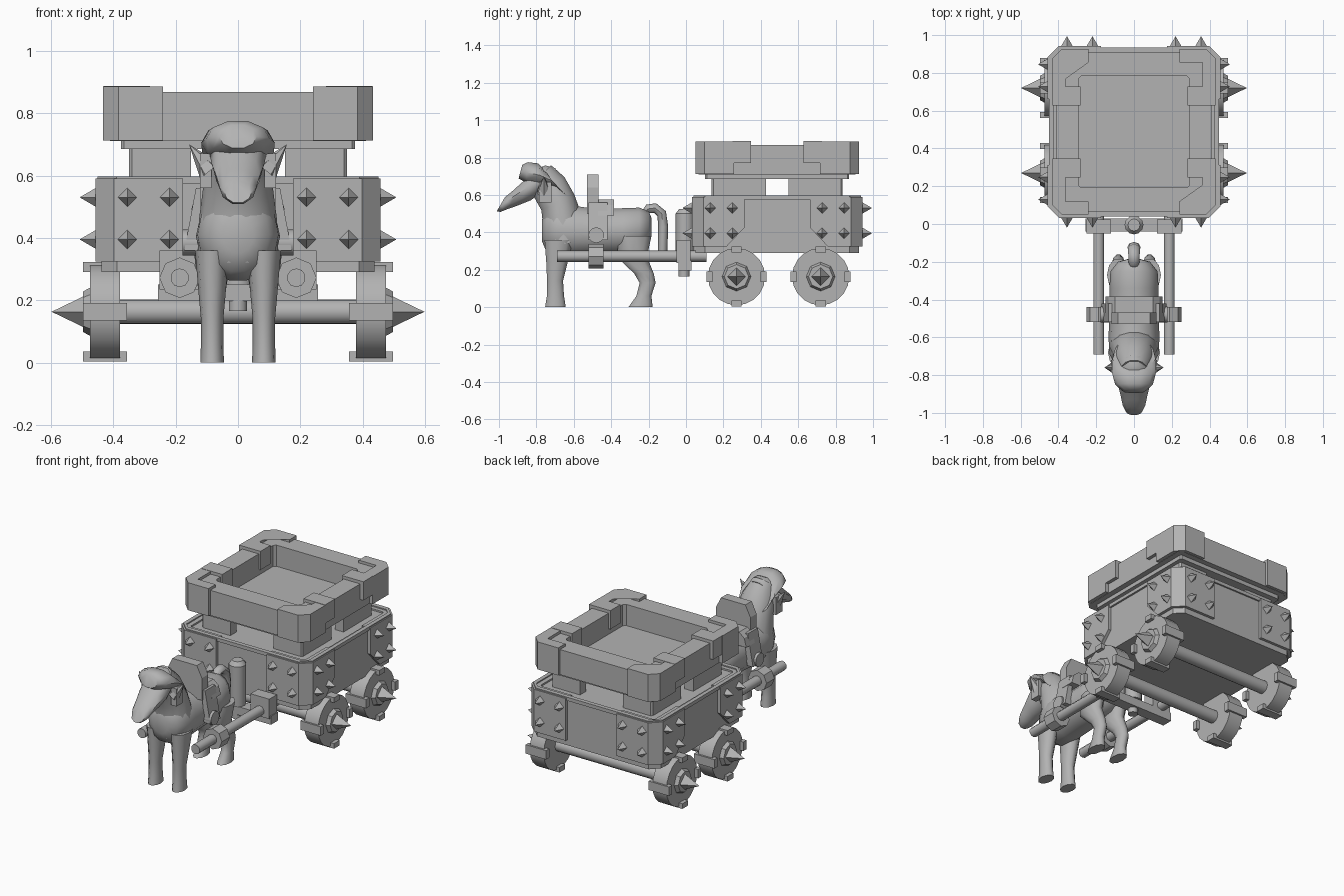
import bpy, bmesh, math
from mathutils import Vector, Matrix

if "Cube" in bpy.data.objects:
    bpy.data.objects.remove(bpy.data.objects["Cube"])

grey = bpy.data.materials.new("stone_grey")
grey.diffuse_color = (0.45, 0.45, 0.45, 1)
grey.use_nodes = True
grey.node_tree.nodes["Principled BSDF"].inputs["Base Color"].default_value = grey.diffuse_color
CY = 0.4875  # middle of the cart along y


def finish(name, bm, smooth=0):
    bmesh.ops.recalc_face_normals(bm, faces=bm.faces)
    me = bpy.data.meshes.new(name)
    bm.to_mesh(me)
    bm.free()
    me.materials.append(grey)
    ob = bpy.data.objects.new(name, me)
    bpy.context.collection.objects.link(ob)
    if smooth:
        bpy.ops.object.select_all(action='DESELECT')
        ob.select_set(True)
        bpy.context.view_layer.objects.active = ob
        bpy.ops.object.shade_smooth_by_angle(angle=math.radians(smooth))
    return ob


def skin(name, rings, smooth=0, closed=False):
    """Bridge rings of equal length; cap the ends unless they loop round."""
    bm = bmesh.new()
    vs = [[bm.verts.new(p) for p in r] for r in rings]
    n = len(vs[0])
    pairs = list(zip(vs, vs[1:])) + ([(vs[-1], vs[0])] if closed else [])
    for a, b in pairs:
        for i in range(n):
            bm.faces.new((a[i], a[(i + 1) % n], b[(i + 1) % n], b[i]))
    if not closed:
        bm.faces.new(vs[0])
        bm.faces.new(vs[-1])
    return finish(name, bm, smooth)


def box(name, x0, x1, y0, y1, z0, z1):
    return skin(name, [[(x0, y0, z), (x1, y0, z), (x1, y1, z), (x0, y1, z)] for z in (z0, z1)])


def rod(name, a, b, r1, r2=None, sides=16, smooth=40):
    a, b = Vector(a), Vector(b)
    bm = bmesh.new()
    rot = (b - a).to_track_quat('Z', 'Y').to_matrix().to_4x4()
    bmesh.ops.create_cone(bm, cap_ends=True, segments=sides, radius1=r1,
                          radius2=r1 if r2 is None else r2, depth=(b - a).length,
                          matrix=Matrix.Translation((a + b) / 2) @ rot)
    return finish(name, bm, smooth)


def tube(name, rings, sides=14, x=0):
    """Organic tube; ring = (y, z, half width, half height, tilt degrees[, x shift])."""
    out = []
    for y, z, w, h, t, *dx in rings:
        c, s = math.cos(math.radians(t)), math.sin(math.radians(t))
        cx = x + (dx[0] if dx else 0)
        out.append([(cx + w * math.cos(a), y + h * math.sin(a) * c, z + h * math.sin(a) * s)
                    for a in (math.tau * i / sides for i in range(sides))])
    return skin(name, out, 50)


def octagon(hx, hy, c, z):
    """Rectangle with cut corners around the cart centre."""
    q = [(hx, hy - c), (hx - c, hy)]
    pts = q + [(-x, y) for x, y in q[::-1]] + [(-x, -y) for x, y in q] + [(x, -y) for x, y in q[::-1]]
    return [(x, CY + y, z) for x, y in pts]


def tray(name, outer, inner, c, z0, floor, z1):
    (ox, oy), (ix, iy) = outer, inner
    skin(name, [octagon(ox, oy, c, z0), octagon(ox, oy, c, z1),
                octagon(ix, iy, c * .5, z1), octagon(ix, iy, c * .5, floor)])


def corner(name, sx, sy, hx, hy, c, t, x_end, levels):
    """L-shaped corner plate; levels = (z, distance of the side end from centre)."""
    rings = []
    for z, e in levels:
        p = [(x_end, hy), (hx - c, hy), (hx, hy - c), (hx, e),
             (hx - t, e), (hx - t, hy - c - .01), (hx - c - .01, hy - t), (x_end, hy - t)]
        rings.append([(sx * x, CY + sy * y, z) for x, y in p])
    skin(name, rings)


# Lower cart body, deck posts and upper crate
tray("cart_body", (.438, .437), (.405, .40), .05, .29, .56, .585)
tray("cart_rim", (.45, .447), (.425, .42), .06, .575, .58, .597)
tray("crate_wall", (.41, .42), (.295, .295), .03, .71, .735, .868)
skin("crate_base", [octagon(.375, .385, .01, z) for z in (.685, .712)])

for sx in (-1, 1):
    for sy in (-1, 1):
        corner("body_corner", sx, sy, .457, .455, .06, .06, .176,
               [(.325, .27), (.425, .175), (.59, .175)])
        corner("crate_corner", sx, sy, .433, .438, .05, .07, .24, [(.712, .23), (.885, .23)])
        corner("deck_post", sx, sy, .35, .35, .01, .06, .15, [(.555, .06), (.69, .06)])
        yc = CY + sy * .19
        box("crate_clip", *sorted((sx * .283, sx * .432)), yc - .05, yc + .05, .77, .887)
        # Studs on the corner plates
        for z in (.53, .395):
            for x in (.22, .355):
                y = CY + sy * .452
                rod("stud", (sx * x, y, z), (sx * x, y + sy * .055, z), .032, 0, 4, 0)
            for d in (.24, .358):
                rod("stud", (sx * .453, CY + sy * d, z), (sx * .508, CY + sy * d, z), .032, 0, 4, 0)

# Axles and wheels
for y in (.27, .72):
    z = .163
    rod("axle", (-.40, y, z), (.40, y, z), .04)
    for s in (-1, 1):
        rod("wheel", (s * .378, y, z), (s * .475, y, z), .153, sides=20, smooth=30)
        rod("hub", (s * .47, y, z), (s * .497, y, z), .08, .065, 8, 0)
        rod("hub_spike", (s * .49, y, z), (s * .598, y, z), .052, 0, 4, 0)
        for dy, dz in ((0, 1), (0, -1), (1, 0), (-1, 0)):
            cy, cz = y + dy * .144, z + dz * .144
            hy, hz = (.028, .016) if dz else (.016, .028)
            box("wheel_cleat", *sorted((s * .356, s * .498)), cy - hy, cy + hy, cz - hz, cz + hz)

# Hitch and shafts
box("hitch_bar", -.257, .257, -.04, .03, .197, .25)
rod("hitch_pin", (0, -.01, .165), (0, -.01, .25), .03, sides=10)
rod("hitch_post", (0, -.005, .25), (0, -.005, .50), .05, sides=12)
rod("hitch_post_cap", (0, -.005, .50), (0, -.005, .525), .05, .032, 12)
for s in (-1, 1):
    rod("shaft", (s * .187, -.69, .272), (s * .187, .11, .272), .03, sides=10)
    rod("shaft_collar", (s * .187, -.52, .272), (s * .187, -.44, .272), .065, sides=8, smooth=0)
    box("shaft_bracket", s * .187 - .065, s * .187 + .065, -.05, .025, .235, .36)

# Horse torso, neck and head
tube("horse_torso", [(-.185, .43, .03, .05, 90), (-.20, .425, .085, .09, 90), (-.25, .415, .125, .12, 90),
                     (-.34, .405, .13, .127, 90), (-.47, .40, .13, .127, 90), (-.60, .405, .135, .14, 90),
                     (-.69, .41, .13, .15, 90), (-.745, .41, .10, .12, 90), (-.77, .41, .05, .06, 90)])
tube("horse_neck", [(-.65, .34, .13, .11, 10), (-.66, .46, .125, .11, 15), (-.685, .56, .112, .10, 25),
                    (-.73, .64, .10, .10, 35), (-.78, .70, .075, .085, 45)])
tube("horse_head", [(-.73, .685, .065, .07, 60), (-.79, .665, .09, .105, 68), (-.85, .64, .085, .112, 64),
                    (-.91, .60, .07, .092, 60), (-.96, .565, .06, .068, 60), (-.99, .55, .045, .045, 60)], 10)
# Mane draped over the crown and down the neck
tube("mane", [(-.885, .725, .06, .04, 75), (-.85, .72, .10, .058, 85), (-.78, .705, .118, .068, 100),
              (-.715, .675, .115, .07, 125), (-.66, .615, .10, .055, 145), (-.605, .55, .06, .03, 150)], 10)
# Legs and ears
for s in (-1, 1):
    tube("front_leg", [(-.68, .36, .055, .08, 0), (-.69, .24, .045, .06, 0), (-.70, .14, .036, .045, 0),
                       (-.698, .06, .036, .048, 0), (-.698, 0, .038, .058, 0)], 10, s * .083)
    tube("hind_leg", [(-.27, .38, .06, .09, 0), (-.29, .27, .05, .085, 0), (-.225, .18, .036, .055, 0),
                      (-.205, .13, .033, .045, 0), (-.225, .06, .034, .042, 0), (-.243, 0, .038, .068, 0)],
         10, s * .083)
    rod("ear", (s * .09, -.76, .615), (s * .157, -.76, .70), .04, 0, 6)
    box("cheek_lock", *sorted((s * .085, s * .122)), -.785, -.72, .56, .67)

# Tail arching up and hanging behind
tube("tail", [(-.23, .49, .025, .02, 120), (-.205, .525, .028, .024, 110), (-.165, .53, .03, .026, 80),
              (-.13, .50, .033, .026, 30), (-.122, .43, .035, .027, 0), (-.125, .30, .022, .025, 0)], 8)

# Saddle: tall backboard, seat and sloping side flaps
def arch(name, y0, y1, pts):
    full = pts + [(-x, z) for x, z in pts[::-1]]
    skin(name, [[(x, y, z) for x, z in full] for y in (y0, y1)])

arch("saddle_board", -.53, -.468, [(.12, .50), (.12, .64), (.085, .71)])
arch("saddle_seat", -.47, -.385, [(.15, .49), (.135, .545), (.10, .575)])
for s in (-1, 1):
    flap = [(s * x, z) for x, z in ((.11, .56), (.135, .56), (.172, .36), (.13, .36))]
    skin("saddle_flap", [[(x, y, z) for x, z in flap] for y in (-.52, -.42)])
    rod("saddle_button", (s * .12, -.48, .385), (s * .178, -.48, .385), .042, sides=12)
